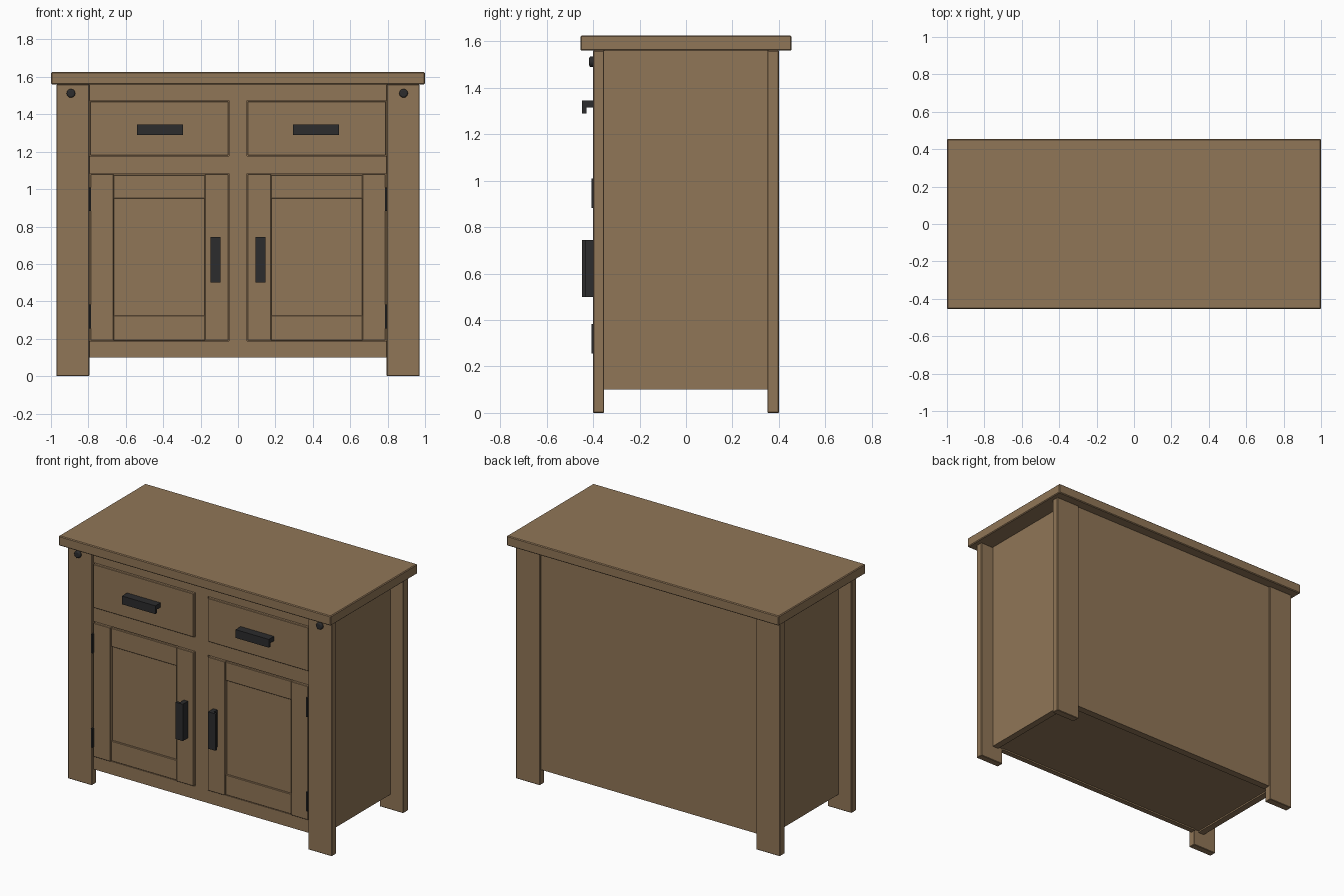
import bpy
import math

cube = bpy.data.objects.get("Cube")
if cube:
    bpy.data.objects.remove(cube, do_unlink=True)


def material(name, color):
    m = bpy.data.materials.new(name)
    m.use_nodes = True
    m.diffuse_color = color
    bsdf = next(n for n in m.node_tree.nodes if n.type == 'BSDF_PRINCIPLED')
    bsdf.inputs["Base Color"].default_value = color
    return m


WOOD = material("warm brown wood", (0.28, 0.18, 0.095, 1))
IRON = material("dark iron", (0.025, 0.025, 0.026, 1))


def box(name, x, y, z, mat=WOOD, bevel=0.003):
    """Box from (min, max) ranges, with slightly eased edges."""
    ranges = (x, y, z)
    bpy.ops.mesh.primitive_cube_add(size=1, location=[(a + b) / 2 for a, b in ranges])
    ob = bpy.context.object
    ob.name = name
    ob.scale = [abs(b - a) for a, b in ranges]
    bpy.ops.object.transform_apply(location=False, rotation=False, scale=True)
    ob.data.materials.append(mat)
    if bevel:
        mod = ob.modifiers.new("eased edges", 'BEVEL')
        mod.width = bevel
        mod.segments = 1
    return ob


def pair(name, x, y, z, mat=WOOD, bevel=0.003):
    """The same box on both sides of x = 0."""
    box("left_" + name, x, y, z, mat, bevel)
    box("right_" + name, (-x[1], -x[0]), y, z, mat, bevel)


# Depths of the front layers
FRAME = (-0.38, -0.345)
FRONT = (-0.393, -0.35)

# Top board and legs
box("top_board", (-1, 1), (-0.455, 0.455), (1.56, 1.625), bevel=0.005)
pair("front_leg", (0.795, 0.97), (-0.4, -0.353), (0, 1.56))
pair("back_leg", (0.795, 0.97), (0.35, 0.4), (0, 1.56))

# Carcass panels
pair("side_panel", (0.83, 0.875), (-0.353, 0.35), (0.1, 1.56), bevel=0)
box("back_panel", (-0.8, 0.8), (0.34, 0.388), (0.1, 1.56), bevel=0)
box("bottom_board", (-0.83, 0.83), (-0.345, 0.34), (0.11, 0.15), bevel=0)

# Front frame
for name, z in (("bottom_rail", (0.1, 0.187)), ("middle_rail", (1.083, 1.177)),
                ("top_rail", (1.473, 1.56))):
    box(name, (-0.797, 0.797), FRAME, z, bevel=0)
box("centre_stile", (-0.047, 0.047), FRAME, (0.187, 1.473), bevel=0)
box("front_backing", (-0.83, 0.83), (-0.352, -0.33), (0.11, 1.56), bevel=0)

# Drawers and doors
pair("drawer_front", (0.051, 0.791), FRONT, (1.18, 1.47))
pair("door_inner_stile", (0.051, 0.178), FRONT, (0.19, 1.08))
pair("door_outer_stile", (0.664, 0.789), FRONT, (0.19, 1.08))
pair("door_top_rail", (0.176, 0.666), (-0.382, -0.35), (0.95, 1.075))
pair("door_bottom_rail", (0.176, 0.666), (-0.382, -0.35), (0.19, 0.325))
pair("door_panel", (0.17, 0.67), (-0.372, -0.35), (0.32, 0.955), bevel=0)

# Angled drawer pulls: front plate and top arm
pair("drawer_pull_plate", (0.295, 0.54), (-0.447, -0.428), (1.29, 1.345), IRON, 0)
pair("drawer_pull_arm", (0.295, 0.54), (-0.43, -0.39), (1.315, 1.345), IRON, 0)

# Angled door pulls, with the arm on the centre side
pair("door_pull_plate", (0.093, 0.148), (-0.447, -0.43), (0.5, 0.745), IRON, 0)
pair("door_pull_arm", (0.093, 0.123), (-0.432, -0.39), (0.5, 0.745), IRON, 0)

# Hinges
for level, z in (("lower", 0.255), ("upper", 0.882)):
    pair(level + "_hinge", (0.785, 0.796), (-0.408, -0.385), (z, z + 0.127), IRON, 0)

# Round studs at the top of the front legs
for side, x in (("left", 0.885), ("right", -0.893)):
    bpy.ops.mesh.primitive_cylinder_add(vertices=24, radius=0.023, depth=0.025,
                                        location=(x, -0.4045, 1.512),
                                        rotation=(math.pi / 2, 0, 0))
    stud = bpy.context.object
    stud.name = side + "_stud"
    stud.data.materials.append(IRON)
    mod = stud.modifiers.new("domed edge", 'BEVEL')
    mod.width = 0.008
    mod.segments = 3
    bpy.ops.object.shade_smooth_by_angle()
